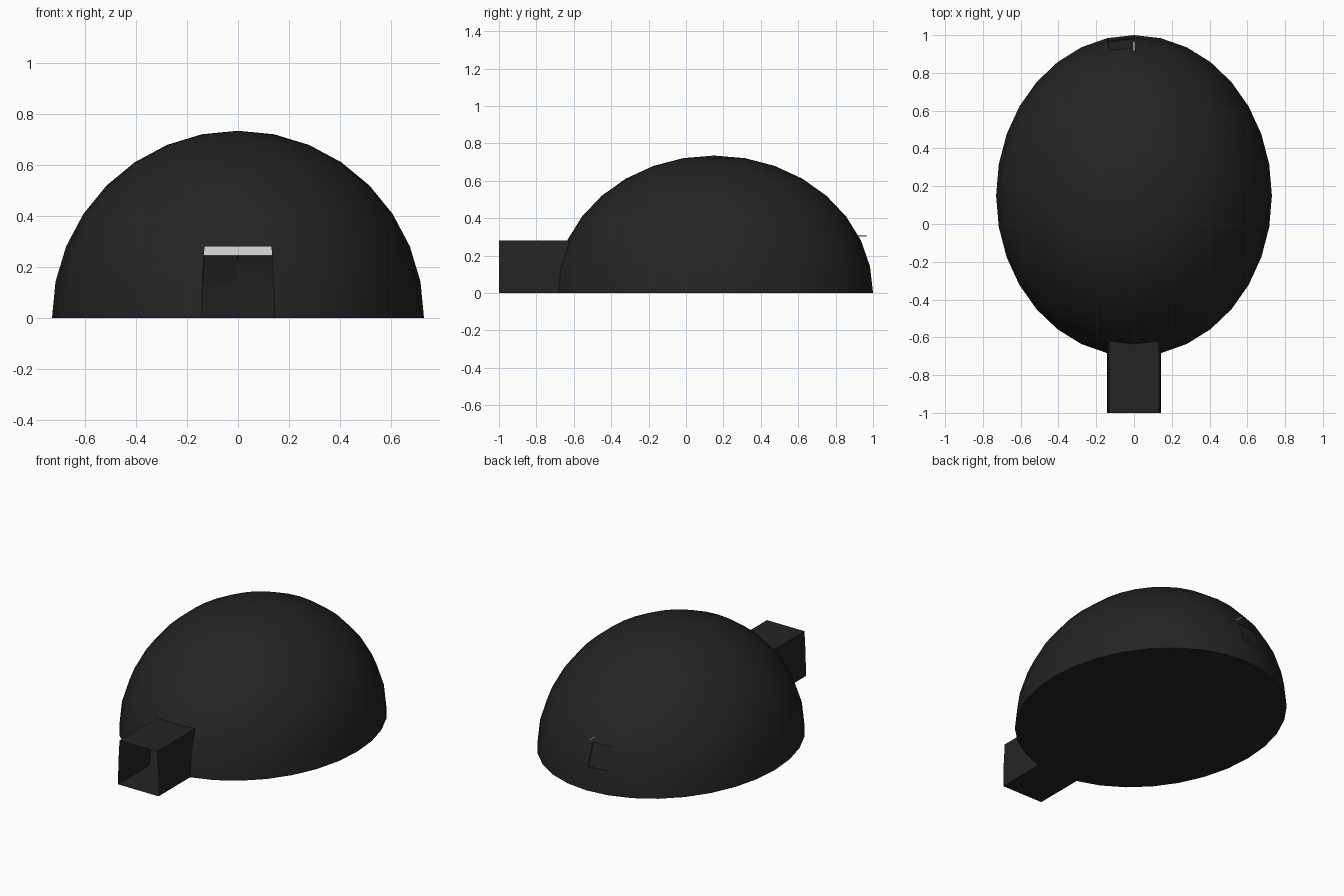
import bpy, bmesh, math
from mathutils import Matrix

if "Cube" in bpy.data.objects:
    bpy.data.objects.remove(bpy.data.objects["Cube"])


def material(name, rgb):
    m = bpy.data.materials.new(name)
    m.diffuse_color = (*rgb, 1)
    m.use_nodes = True
    m.node_tree.nodes["Principled BSDF"].inputs["Base Color"].default_value = m.diffuse_color
    return m


black = material("matt black", (0.017, 0.017, 0.017))
light = material("light grey", (0.72, 0.72, 0.72))


def finish(bm, name, mat, smooth=False):
    me = bpy.data.meshes.new(name)
    bm.to_mesh(me)
    bm.free()
    me.materials.append(mat)
    ob = bpy.data.objects.new(name, me)
    bpy.context.collection.objects.link(ob)
    if smooth:
        bpy.ops.object.select_all(action='DESELECT')
        ob.select_set(True)
        bpy.context.view_layer.objects.active = ob
        bpy.ops.object.shade_smooth_by_angle(angle=math.radians(30))
    return ob


def box(name, lo, hi, mat):
    bm = bmesh.new()
    bmesh.ops.create_cube(bm, size=1)
    for v in bm.verts:
        v.co = [l + (c + 0.5) * (h - l) for c, l, h in zip(v.co, lo, hi)]
    return finish(bm, name, mat)


# Dome: upper half of a stretched sphere with a closed floor
RX, RY, RZ, CY = 0.73, 0.85, 0.735, 0.15
bm = bmesh.new()
bmesh.ops.create_uvsphere(bm, u_segments=32, v_segments=16, radius=1)
bmesh.ops.delete(bm, geom=[v for v in bm.verts if v.co.z < -0.01], context='VERTS')
bmesh.ops.contextual_create(bm, geom=[e for e in bm.edges if e.is_boundary])
bmesh.ops.transform(bm, verts=bm.verts,
                    matrix=Matrix.Translation((0, CY, 0)) @ Matrix.Diagonal((RX, RY, RZ, 1)))

# Doorway: open the two by two front faces and pull the rim forward as a tunnel
door = []
for f in bm.faces:
    c = f.calc_center_median()
    if c.y < -0.5 and abs(c.x) < 0.1 and 0.01 < c.z < 0.27:
        door.append(f)
bmesh.ops.delete(bm, geom=door, context='FACES')
rim = [e for e in bm.edges if e.is_boundary]
new = bmesh.ops.extrude_edge_only(bm, edges=rim)["geom"]
for v in new:
    if isinstance(v, bmesh.types.BMVert):
        v.co.y = -1.0
bmesh.ops.recalc_face_normals(bm, faces=bm.faces)

# Back hatch: one shallow inset panel
hatch = []
for f in bm.faces:
    c = f.calc_center_median()
    if c.y > 0.8 and -0.14 < c.x < 0 and 0.15 < c.z < 0.28:
        hatch.append(f)
bmesh.ops.inset_individual(bm, faces=hatch, thickness=0.002, depth=-0.004)
finish(bm, "dome_with_tunnel", black, True)

# Light slab inside the dome, seen through the doorway, and its thin rear pin
box("inner_slab", (-0.3, -0.1, 0.245), (0.3, 0.7, 0.31), light)
box("rear_pin", (-0.004, 0.7, 0.302), (0.004, 0.965, 0.309), light)
